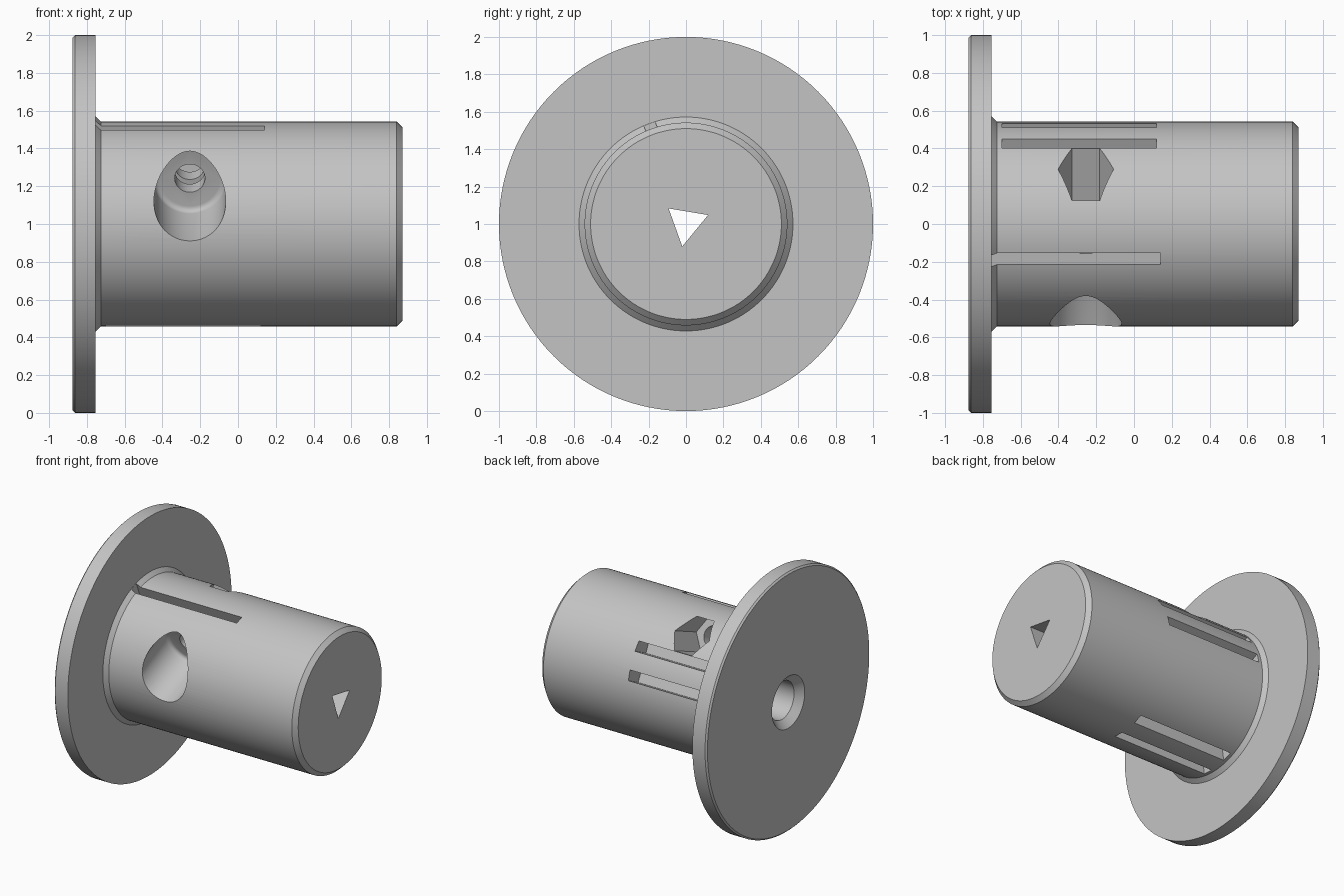
import bpy, bmesh
from math import sin, cos, tau, radians
from mathutils import Matrix, Vector

if "Cube" in bpy.data.objects:
    bpy.data.objects.remove(bpy.data.objects["Cube"], do_unlink=True)

grey = bpy.data.materials.new("plain_grey")
grey.use_nodes = True
grey.diffuse_color = (0.55, 0.55, 0.55, 1)
grey.node_tree.nodes["Principled BSDF"].inputs["Base Color"].default_value = (0.55, 0.55, 0.55, 1)

CENTRE = Matrix.Translation((0, 0, 1))
BORE_X = -0.255


def make_object(name, bm):
    bmesh.ops.recalc_face_normals(bm, faces=bm.faces[:])
    mesh = bpy.data.meshes.new(name)
    bm.to_mesh(mesh)
    bm.free()
    mesh.materials.append(grey)
    ob = bpy.data.objects.new(name, mesh)
    bpy.context.collection.objects.link(ob)
    return ob


def frame(angle):
    """Axes on the cylinder centre line, local y pointing out at the angle."""
    return CENTRE @ Matrix.Rotation(radians(angle), 4, "X")


def ring(radius, sides, cx=BORE_X, cz=0.0):
    return [(cx + radius * cos(tau * i / sides), cz + radius * sin(tau * i / sides))
            for i in range(sides)]


def box(x0, x1, z0, z1):
    return [(x0, z0), (x1, z0), (x1, z1), (x0, z1)]


def prism(name, outline, y0, y1, matrix, round_end=0.0):
    """Extrude an x-z outline along local y."""
    bm = bmesh.new()
    base = bm.faces.new([bm.verts.new((x, y0, z)) for x, z in outline])
    out = bmesh.ops.extrude_face_region(bm, geom=[base])["geom"]
    moved = [v for v in out if isinstance(v, bmesh.types.BMVert)]
    bmesh.ops.translate(bm, verts=moved, vec=(0, y1 - y0, 0))
    if round_end:
        ends = set(moved)
        edges = [e for e in bm.edges if all(v in ends for v in e.verts)]
        bmesh.ops.recalc_face_normals(bm, faces=bm.faces[:])
        bmesh.ops.bevel(bm, geom=edges, offset=round_end, segments=4,
                        profile=0.5, affect="EDGES")
    bm.transform(matrix)
    return make_object(name, bm)


# Turned body: flange, shoulder fillet, barrel and countersunk blind bore
profile = [(0.872, 0), (0.872, 0.51), (0.84, 0.542), (-0.725, 0.542),
           (-0.755, 0.572), (-0.755, 1.0), (-0.863, 1.0), (-0.875, 0.988),
           (-0.875, 0.2), (-0.822, 0.146), (0.45, 0.146), (0.45, 0)]
bm = bmesh.new()
verts = [bm.verts.new((x, 0, r)) for x, r in profile]
edges = [bm.edges.new(pair) for pair in zip(verts, verts[1:])]
bmesh.ops.spin(bm, geom=verts + edges, cent=(0, 0, 0), axis=(1, 0, 0),
               angle=tau, steps=128, use_merge=True)
bmesh.ops.remove_doubles(bm, verts=bm.verts[:], dist=1e-5)
bm.transform(CENTRE)
body = make_object("flanged_spool", bm)

cutters = []

# Cross screw: counterbore, shank hole and nut pocket along one tilted axis
screw = frame(22.5)
offset = 0.312
cutters.append(prism("counterbore", ring(0.19, 64, cz=offset), -0.9, -0.12, screw, 0.03))
cutters.append(prism("shank_hole", ring(0.08, 48, cz=offset), -0.3, 0.3, screw))
cutters.append(prism("nut_pocket", ring(0.147, 6, cz=offset), 0.16, 0.9, screw))

# Deep slot across the screw
cutters.append(prism("clamp_slot", box(-0.754, 0.14, 0.17, 0.8), -0.008, 0.056, screw))

# Two pairs of parallel grooves in the barrel
for angle in (26.5, -81.5):
    for side in (-1, 1):
        z = side * 0.106
        cutters.append(prism("groove", box(-0.70, 0.12, z - 0.038, z + 0.038),
                             0.39, 0.7, frame(angle)))

# Triangular socket through the end wall
swap = CENTRE @ Matrix(((0, 1, 0, 0), (1, 0, 0, 0), (0, 0, 1, 0), (0, 0, 0, 1)))
cutters.append(prism("key_socket", [(-0.093, 0.083), (0.118, 0.048), (-0.02, -0.12)],
                     0.4, 1.0, swap))

# Cut everything from the body, then drop the cutters
for cutter in cutters:
    cutter.hide_render = True
    mod = body.modifiers.new(cutter.name, "BOOLEAN")
    mod.operation = "DIFFERENCE"
    mod.solver = "EXACT"
    mod.object = cutter
bpy.context.view_layer.update()
graph = bpy.context.evaluated_depsgraph_get()
result = bpy.data.meshes.new_from_object(body.evaluated_get(graph))
body.modifiers.clear()
body.data = result
for cutter in cutters:
    bpy.data.objects.remove(cutter, do_unlink=True)
result.materials.clear()
result.materials.append(grey)
for poly in result.polygons:
    poly.material_index = 0

# Smooth round surfaces, keep machined edges crisp
bpy.ops.object.select_all(action="DESELECT")
body.select_set(True)
bpy.context.view_layer.objects.active = body
bpy.ops.object.shade_smooth_by_angle(angle=radians(25))
